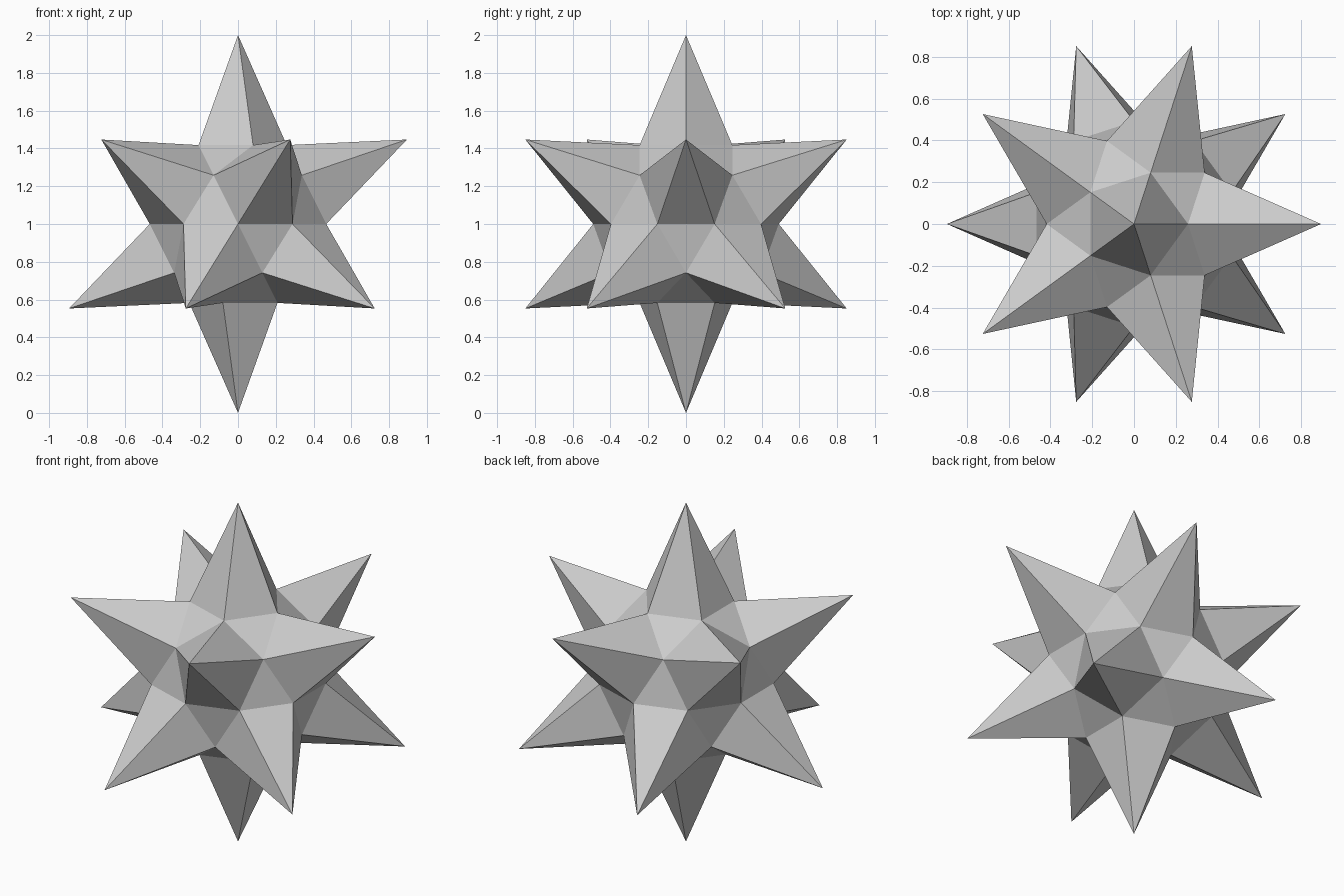
import bpy, bmesh

if "Cube" in bpy.data.objects:
    bpy.data.objects.remove(bpy.data.objects["Cube"])

INNER_RADIUS = 0.491  # valley corners between the spikes

# Twelve-pointed star: the icosphere's 12 five-sided corners stay as spike tips,
# the 30 edge midpoints are pulled in to form the core.
bm = bmesh.new()
bmesh.ops.create_icosphere(bm, subdivisions=2, radius=1.0)
for v in bm.verts:
    if len(v.link_edges) == 6:
        v.co = v.co.normalized() * INNER_RADIUS
bmesh.ops.translate(bm, verts=bm.verts, vec=(0, 0, 1))
bmesh.ops.recalc_face_normals(bm, faces=bm.faces)

mesh = bpy.data.meshes.new("spiked_star")
bm.to_mesh(mesh)
bm.free()
star = bpy.data.objects.new("spiked_star", mesh)
bpy.context.collection.objects.link(star)
